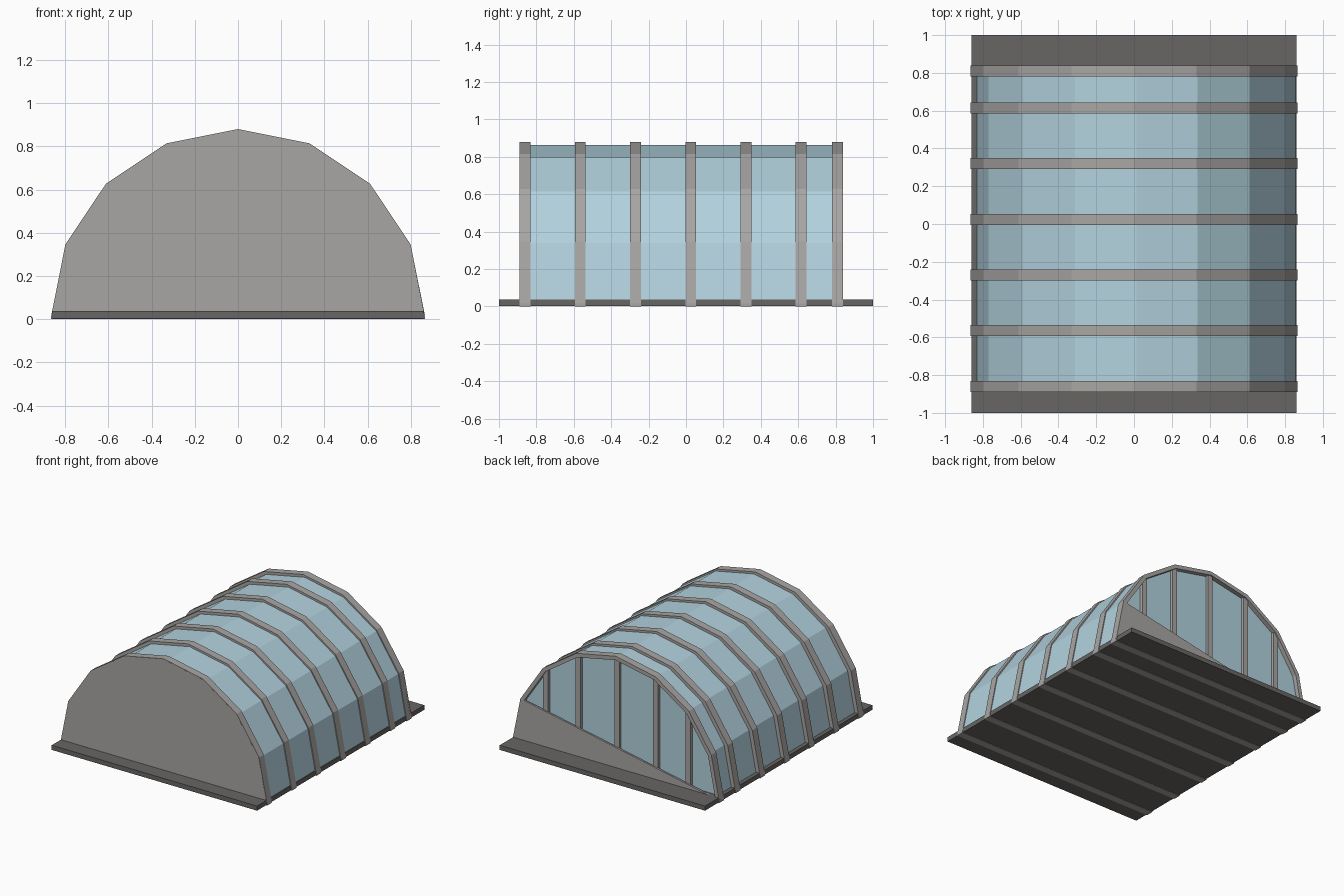
import bpy
import math

cube = bpy.data.objects.get("Cube")
if cube:
    bpy.data.objects.remove(cube)


def material(name, colour):
    m = bpy.data.materials.new(name)
    m.use_nodes = True
    m.diffuse_color = (*colour, 1)
    m.node_tree.nodes["Principled BSDF"].inputs["Base Color"].default_value = (*colour, 1)
    return m


STEEL = material("warm grey steel", (0.39, 0.38, 0.367))
GLASS = material("pale blue glass", (0.445, 0.645, 0.73))
SLAB = material("dark grey concrete", (0.138, 0.133, 0.127))

RADIUS, SPRING = 0.865, 0.015   # arch radius and height of its centre
RIB_WIDTH = 0.058


def arch(radius, centre_x=0.0, bottom=0.0):
    """Half of a sixteen-sided arch with its feet carried down to the bottom."""
    pts = [(centre_x + radius * math.cos(i * math.pi / 8),
            SPRING + radius * math.sin(i * math.pi / 8)) for i in range(9)]
    if bottom < SPRING:
        pts = [(pts[0][0], bottom)] + pts + [(pts[-1][0], bottom)]
    return pts


def add_mesh(name, verts, faces, mat):
    mesh = bpy.data.meshes.new(name)
    mesh.from_pydata(verts, [], faces)
    mesh.materials.append(mat)
    obj = bpy.data.objects.new(name, mesh)
    bpy.context.collection.objects.link(obj)
    return obj


def prism(name, outline, y0, y1, mat):
    """Extrude an xz outline (anticlockwise from the front) along y."""
    n = len(outline)
    verts = [(x, y, z) for y in (y0, y1) for x, z in outline]
    faces = [tuple(range(n)), tuple(reversed(range(n, 2 * n)))]
    faces += [(i, i + n, (i + 1) % n + n, (i + 1) % n) for i in range(n)]
    return add_mesh(name, verts, faces, mat)


def frame(name, outer, inner, y0, y1, mat):
    """Closed hoop between two matching xz outlines."""
    n = len(outer)
    verts = [(x, y, z) for y in (y0, y1) for ring in (outer, inner) for x, z in ring]
    faces = []
    for i in range(n):
        j = (i + 1) % n
        faces += [(i, j, n + j, n + i),
                  (2 * n + i, 3 * n + i, 3 * n + j, 2 * n + j),
                  (i, 2 * n + i, 2 * n + j, j),
                  (n + i, n + j, 3 * n + j, 3 * n + i)]
    return add_mesh(name, verts, faces, mat)


def rect(x0, x1, z0, z1):
    return [(x0, z0), (x1, z0), (x1, z1), (x0, z1)]


# Floor slab
prism("floor_slab", rect(-0.86, 0.86, 0.003, 0.038), -1, 1, SLAB)

# Glazed vault, set slightly to one side inside the ribs
prism("glass_vault", arch(0.847, 0.012, 0.012), -0.86, 0.805, GLASS)

# Arched ribs, each closed by a bar under the floor
inner = arch(RADIUS - 0.03, 0, 0.012)
rib_centres = [-0.86 + 0.295 * i for i in range(6)] + [0.81]
for i, y in enumerate(rib_centres):
    frame(f"rib_{i + 1}", arch(RADIUS), inner,
          y - RIB_WIDTH / 2, y + RIB_WIDTH / 2, STEEL)

# Solid front wall
prism("front_wall", arch(RADIUS - 0.004), -0.8895, -0.865, STEEL)

# Upright bars across the glazed back end
for i in range(2, 7):
    a = i * math.pi / 8
    x, top = 0.845 * math.cos(a), SPRING + 0.84 * math.sin(a)
    prism(f"back_mullion_{i - 1}", rect(x - 0.021, x + 0.021, 0.03, top),
          0.80, 0.828, STEEL)

# Sloping solid panel low on the back end
foot, shoulder = arch(RADIUS)[0], arch(RADIUS)[2]
prism("back_sloping_panel", [(-foot[0], 0.02), (foot[0], 0.02), shoulder],
      0.825, 0.8395, STEEL)
